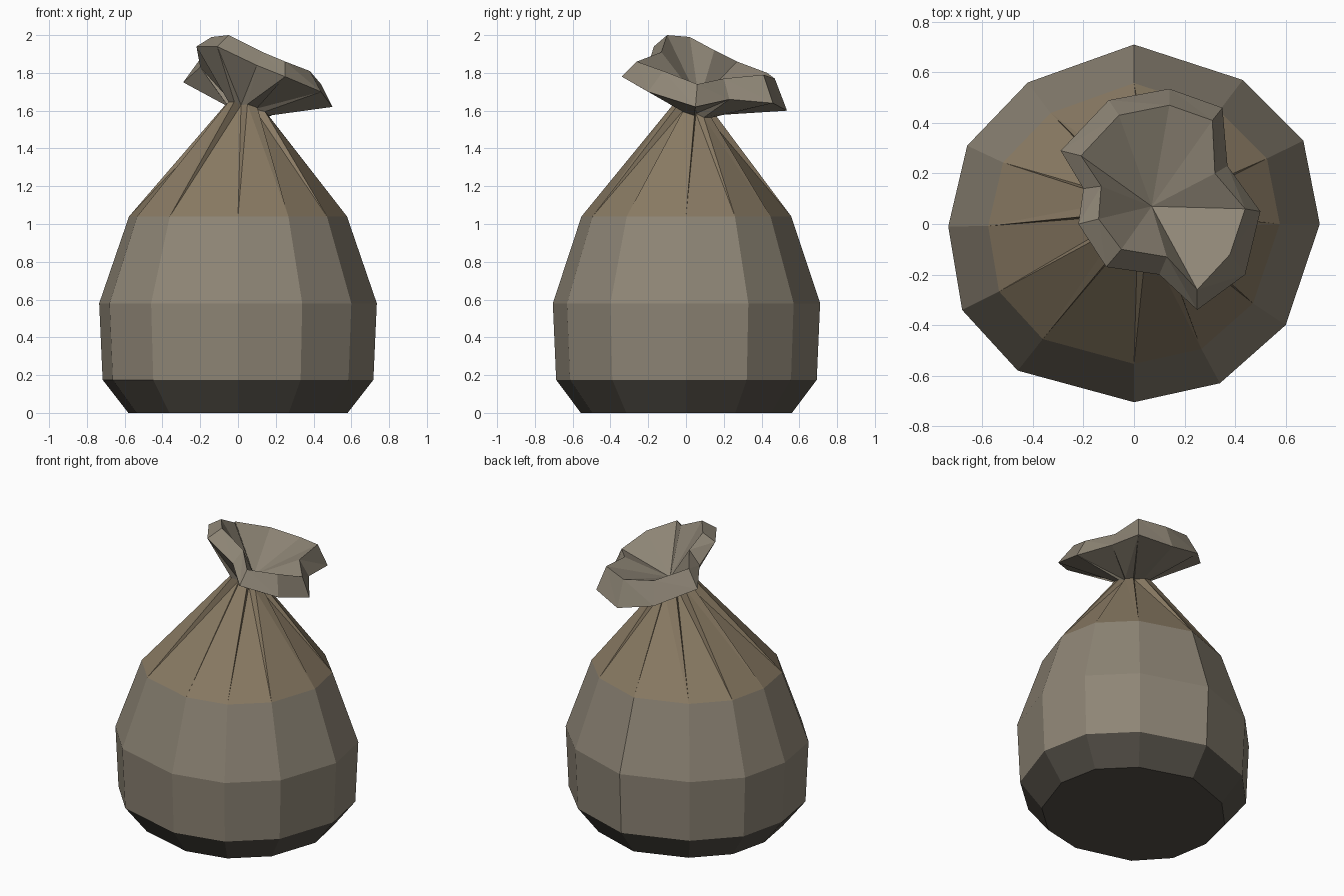
import bpy
import bmesh
from math import atan2, cos, sin

if "Cube" in bpy.data.objects:
    bpy.data.objects.remove(bpy.data.objects["Cube"])

N = 12


def material(name, rgb):
    m = bpy.data.materials.new(name)
    m.diffuse_color = (*rgb, 1)
    m.use_nodes = True
    m.node_tree.nodes["Principled BSDF"].inputs["Base Color"].default_value = m.diffuse_color
    return m


CLOTH = material("cloth", (0.27, 0.235, 0.18))
NECK = material("stained_cloth", (0.25, 0.195, 0.125))
DARK = material("dark_base", (0.09, 0.08, 0.065))


def finish(name, bm, mats):
    bmesh.ops.recalc_face_normals(bm, faces=bm.faces)
    me = bpy.data.meshes.new(name)
    bm.to_mesh(me)
    bm.free()
    for m in mats:
        me.materials.append(m)
    ob = bpy.data.objects.new(name, me)
    bpy.context.collection.objects.link(ob)
    return ob


def face(bm, verts, mat=0):
    bm.faces.new(verts).material_index = mat


def bridge(bm, a, b, mat=0):
    # triangulated band, as in the faceted cloth
    for i in range(N):
        j = (i + 1) % N
        face(bm, (a[i], a[j], b[j]), mat)
        face(bm, (a[i], b[j], b[i]), mat)


# Irregular plan of the sack, clockwise from the back
PLAN = [(0, .71), (.43, .57), (.67, .33), (.735, 0), (.6, -.4), (.34, -.63),
        (0, -.705), (-.46, -.58), (-.68, -.34), (-.735, -.01), (-.66, .31), (-.42, .56)]

# Tilted, pinched neck: outer points plus tucked fold points
CX, CY = .05, .045


def neck_point(ang, r):
    x, y = r * cos(ang), r * sin(ang)
    return (CX + x, CY + y, 1.605 - .28 * x - .26 * y)


ANG = [atan2(y, x) for x, y in PLAN]
TIPS = [neck_point(a, .112) for a in ANG]
FOLDS = {i: neck_point(ANG[(i + 1) % N] + .12, .065) for i in range(0, N, 2)}


def neck_verts(bm):
    return ([bm.verts.new(p) for p in TIPS],
            {i: bm.verts.new(p) for i, p in FOLDS.items()})


def pleated_band(bm, ring, tips, folds, mat=0):
    for i in range(N):
        j = (i + 1) % N
        if i in folds:
            face(bm, (ring[i], ring[j], folds[i]), mat)
            face(bm, (ring[i], folds[i], tips[i]), mat)
            face(bm, (ring[j], tips[j], folds[i]), mat)
        else:
            face(bm, (ring[i], ring[j], tips[j]), mat)
            face(bm, (ring[i], tips[j], tips[i]), mat)


# Sack body: stacked rings gathered into the neck
bm = bmesh.new()
rings = [[bm.verts.new((x * s, y * s, z)) for x, y in PLAN]
         for z, s in ((0, .79), (.175, .975), (.58, 1), (1.04, .785))]
face(bm, rings[0], 2)
for k in range(3):
    bridge(bm, rings[k], rings[k + 1], 2 if k == 0 else 0)
tips, folds = neck_verts(bm)
pleated_band(bm, rings[3], tips, folds, 1)
finish("sack_body", bm, (CLOTH, NECK, DARK))

# Ruffled mouth: flared underside, thick rim, sunken funnel
OUTER = [(.14, .535, 1.60), (.35, .46, 1.64), (.37, .23, 1.66), (.5, .05, 1.62),
         (.44, -.2, 1.70), (.25, -.34, 1.78), (.1, -.2, 1.84), (-.11, -.17, 1.94),
         (-.22, 0, 1.94), (-.2, .14, 1.83), (-.29, .29, 1.75), (-.1, .49, 1.66)]
INNER = [(.14, .47, 1.77), (.31, .41, 1.79), (.32, .2, 1.77), (.44, .06, 1.74),
         (.38, -.12, 1.81), (.25, -.26, 1.86), (.13, -.13, 1.91), (-.05, -.1, 2.0),
         (-.14, .02, 1.99), (-.13, .15, 1.92), (-.21, .27, 1.86), (-.06, .43, 1.80)]
bm = bmesh.new()
tips, folds = neck_verts(bm)
outer = [bm.verts.new(p) for p in OUTER]
inner = [bm.verts.new(p) for p in INNER]
pleated_band(bm, outer, tips, folds)
bridge(bm, outer, inner)
pit = bm.verts.new((.07, .07, 1.65))
for i in range(N):
    face(bm, (inner[i], inner[(i + 1) % N], pit))
finish("sack_mouth", bm, (CLOTH,))
